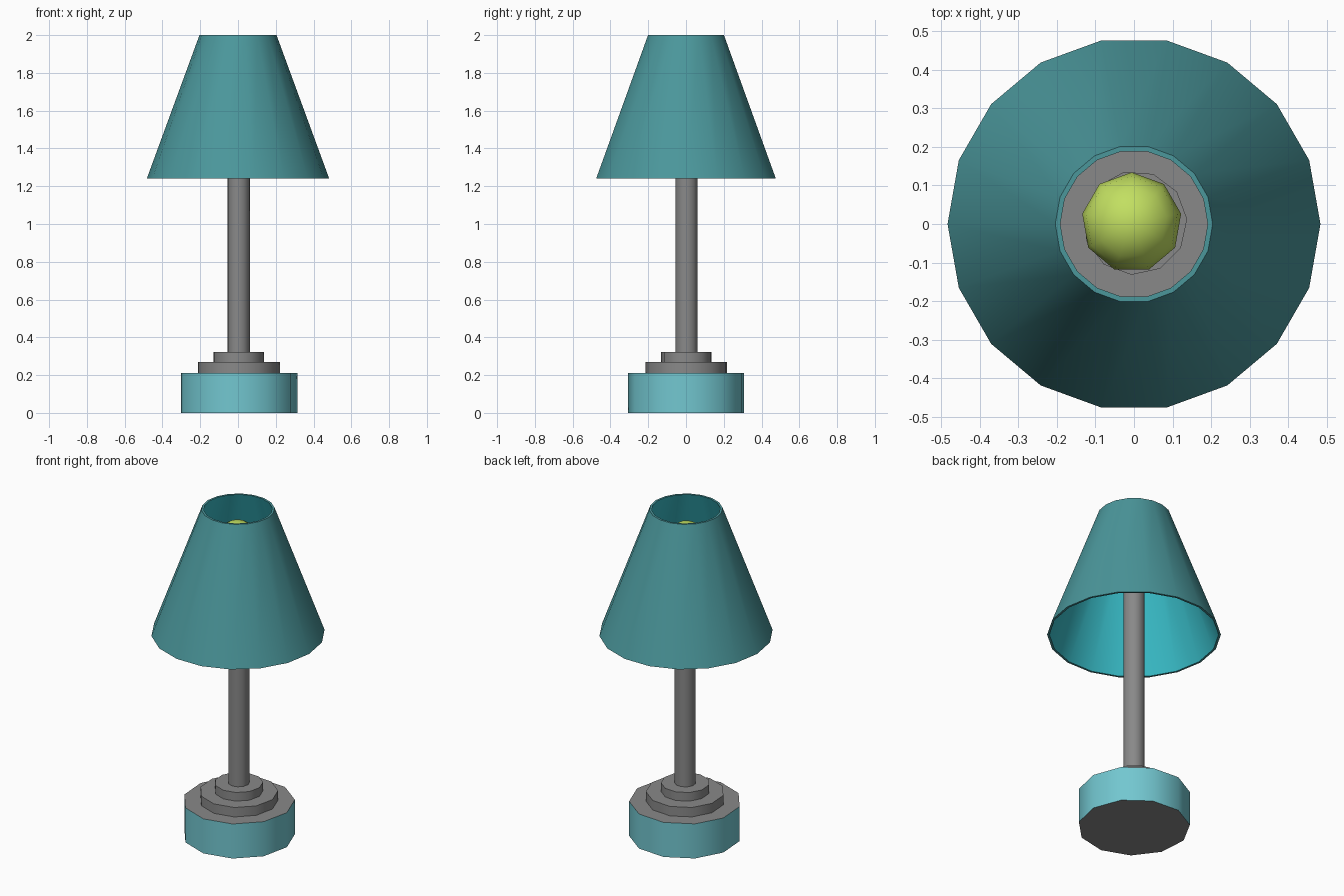
import bpy, bmesh, math
from mathutils import Matrix

if "Cube" in bpy.data.objects:
    bpy.data.objects.remove(bpy.data.objects["Cube"])


def material(name, r, g, b):
    m = bpy.data.materials.new(name)
    m.diffuse_color = (r, g, b, 1)
    m.use_nodes = True
    m.node_tree.nodes["Principled BSDF"].inputs["Base Color"].default_value = m.diffuse_color
    return m


SHADE_OUT = material("shade teal", 0.07, 0.31, 0.33)
SHADE_IN = material("shade lining turquoise", 0.04, 0.50, 0.57)
BASE = material("base light cyan", 0.17, 0.57, 0.63)
METAL = material("grey metal", 0.25, 0.25, 0.25)
BULB = material("bulb yellow green", 0.54, 0.74, 0.12)


def finish(name, bm, mats):
    bmesh.ops.recalc_face_normals(bm, faces=bm.faces)
    me = bpy.data.meshes.new(name)
    bm.to_mesh(me)
    bm.free()
    for m in mats:
        me.materials.append(m)
    ob = bpy.data.objects.new(name, me)
    bpy.context.collection.objects.link(ob)
    bpy.ops.object.select_all(action='DESELECT')
    ob.select_set(True)
    bpy.context.view_layer.objects.active = ob
    bpy.ops.object.shade_smooth_by_angle(angle=math.radians(50))
    return ob


def ring(bm, r, z, n, turn=0.0, cx=0.0, cy=0.0):
    return [bm.verts.new((cx + r * math.cos(turn + 2 * math.pi * i / n),
                          cy + r * math.sin(turn + 2 * math.pi * i / n), z))
            for i in range(n)]


def bridge(bm, a, b, mat=0):
    n = len(a)
    for i in range(n):
        j = (i + 1) % n
        bm.faces.new((a[i], a[j], b[j], b[i])).material_index = mat


def disc(name, r, z0, z1, mats, n=11):
    """Closed drum: sides use the first material, caps the last."""
    bm = bmesh.new()
    turn = math.radians(4.09)
    a = ring(bm, r, z0, n, turn, 0.003, 0.003)
    b = ring(bm, r, z1, n, turn, 0.003, 0.003)
    bridge(bm, a, b)
    for cap in (a, b):
        bm.faces.new(cap).material_index = len(mats) - 1
    return finish(name, bm, mats)


# Stepped foot and pole
disc("base", 0.312, 0.0, 0.212, [BASE, METAL])
disc("lower_step", 0.219, 0.205, 0.27, [METAL])
disc("upper_step", 0.135, 0.265, 0.323, [METAL])
disc("pole", 0.06, 0.32, 1.70, [METAL])

# Hollow tapered shade with a lining
bm = bmesh.new()
out_low, out_top = ring(bm, 0.483, 1.24, 18), ring(bm, 0.204, 2.0, 18)
in_low, in_top = ring(bm, 0.470, 1.24, 18), ring(bm, 0.191, 2.0, 18)
bridge(bm, out_low, out_top)
bridge(bm, out_top, in_top)
bridge(bm, in_top, in_low, 1)
bridge(bm, in_low, out_low)
finish("lamp_shade", bm, [SHADE_OUT, SHADE_IN])

# Bulb
bm = bmesh.new()
bmesh.ops.create_uvsphere(bm, u_segments=9, v_segments=8, radius=0.13,
                          matrix=Matrix.Translation((-0.006, 0.004, 1.79)))
finish("bulb", bm, [BULB])
